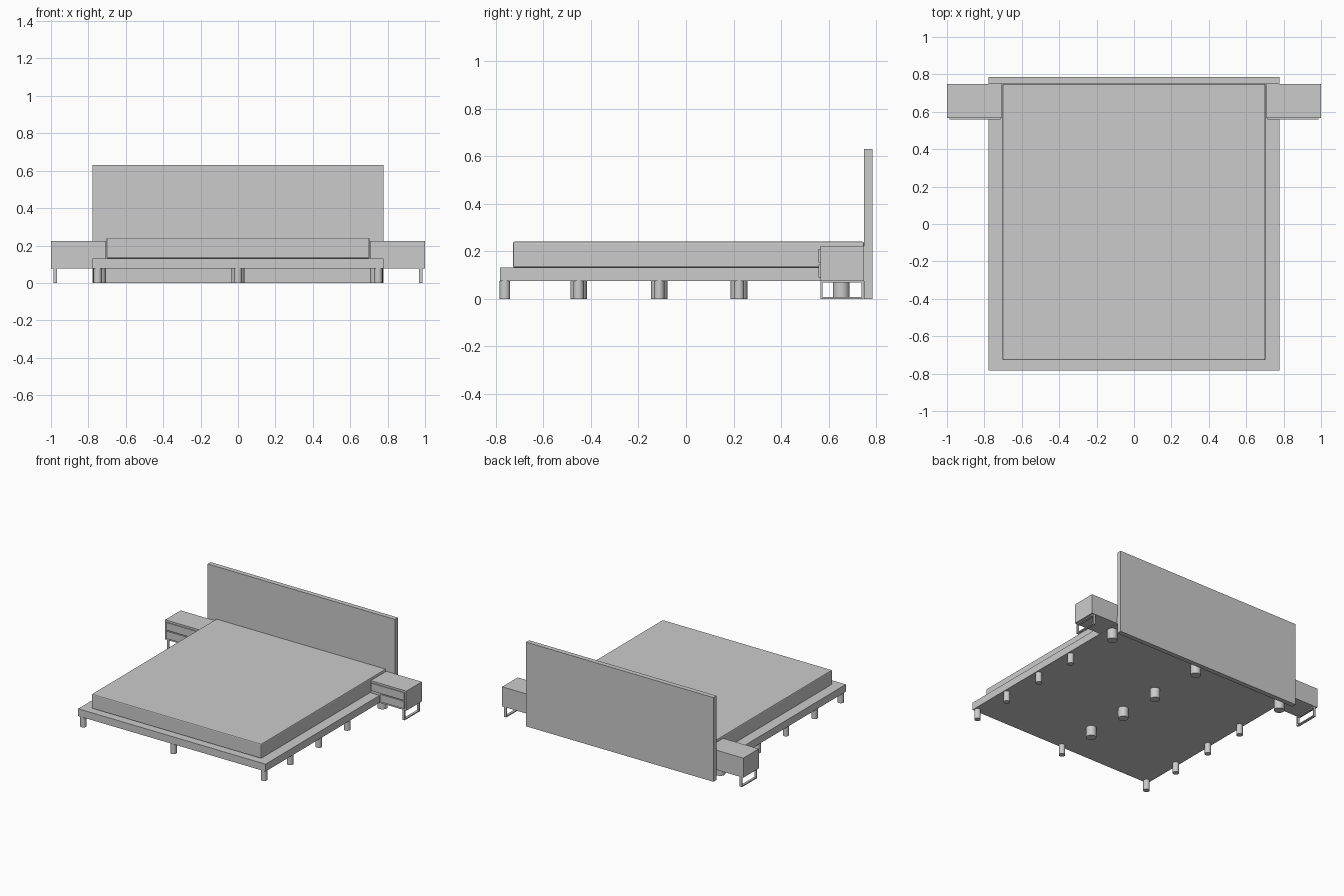
import bpy, bmesh

if "Cube" in bpy.data.objects:
    bpy.data.objects.remove(bpy.data.objects["Cube"])


def finish(name, bm):
    bmesh.ops.recalc_face_normals(bm, faces=bm.faces)
    me = bpy.data.meshes.new(name)
    bm.to_mesh(me)
    bm.free()
    ob = bpy.data.objects.new(name, me)
    bpy.context.collection.objects.link(ob)
    return ob


def box(name, lo, hi):
    bm = bmesh.new()
    bmesh.ops.create_cube(bm, size=1)
    for v in bm.verts:
        v.co = [(a + b) / 2 + c * (b - a) for a, b, c in zip(lo, hi, v.co)]
    return finish(name, bm)


def extrude_profile(name, pts, depth):
    bm = bmesh.new()
    face = bm.faces.new([bm.verts.new(p) for p in pts])
    res = bmesh.ops.extrude_face_region(bm, geom=[face])
    verts = [g for g in res["geom"] if isinstance(g, bmesh.types.BMVert)]
    bmesh.ops.translate(bm, verts=verts, vec=depth)
    return finish(name, bm)


def cylinder(name, x, y, r, z0, z1):
    bpy.ops.mesh.primitive_cylinder_add(vertices=24, radius=r, depth=z1 - z0,
                                        location=(x, y, (z0 + z1) / 2))
    ob = bpy.context.object
    ob.name = name
    bpy.ops.object.shade_smooth_by_angle()


# Platform, headboard
box("bed_platform", (-0.777, -0.783, 0.076), (0.777, 0.749, 0.131))
box("headboard", (-0.777, 0.749, 0), (0.777, 0.785, 0.631))

# Mattress with softened edges
mattress = box("mattress", (-0.703, -0.728, 0.131), (0.703, 0.749, 0.241))
bevel = mattress.modifiers.new("soft_edges", "BEVEL")
bevel.width = 0.007
bevel.segments = 2

# Bed legs: slim at front and sides, thick down the middle and at the head
rows = [-0.762, -0.452, -0.113, 0.223, 0.653]
for i, y in enumerate(rows):
    for x in (-0.75, 0, 0.75):
        thick = i == 4 or (x == 0 and i > 0)
        px = x * 0.988 if thick else x
        cylinder("bed_leg", px, y, 0.035 if thick else 0.022, 0, 0.076)

# Nightstands: stepped body resting on the platform, two drawers, loop leg
for side, s in (("left", -1), ("right", 1)):
    body = [(0.705, 0.131), (0.778, 0.131), (0.778, 0.076),
            (1.0, 0.076), (1.0, 0.223), (0.705, 0.223)]
    extrude_profile(side + "_nightstand_body",
                    [(s * x, 0.566, z) for x, z in body], (0, 0.183, 0))
    for name, x0, z0, z1 in (("upper", 0.714, 0.152, 0.209),
                             ("lower", 0.79, 0.089, 0.145)):
        xs = sorted((s * x0, s * 0.987))
        box(f"{side}_{name}_drawer", (xs[0], 0.558, z0), (xs[1], 0.566, z1))
    xs = sorted((s * 0.968, s * 0.986))
    for name, y0, y1, z0, z1 in (("front_post", 0.566, 0.574, 0, 0.076),
                                 ("back_post", 0.738, 0.746, 0, 0.076),
                                 ("foot_bar", 0.574, 0.738, 0, 0.008),
                                 ("top_bar", 0.574, 0.738, 0.068, 0.076)):
        box(f"{side}_stand_{name}", (xs[0], y0, z0), (xs[1], y1, z1))
